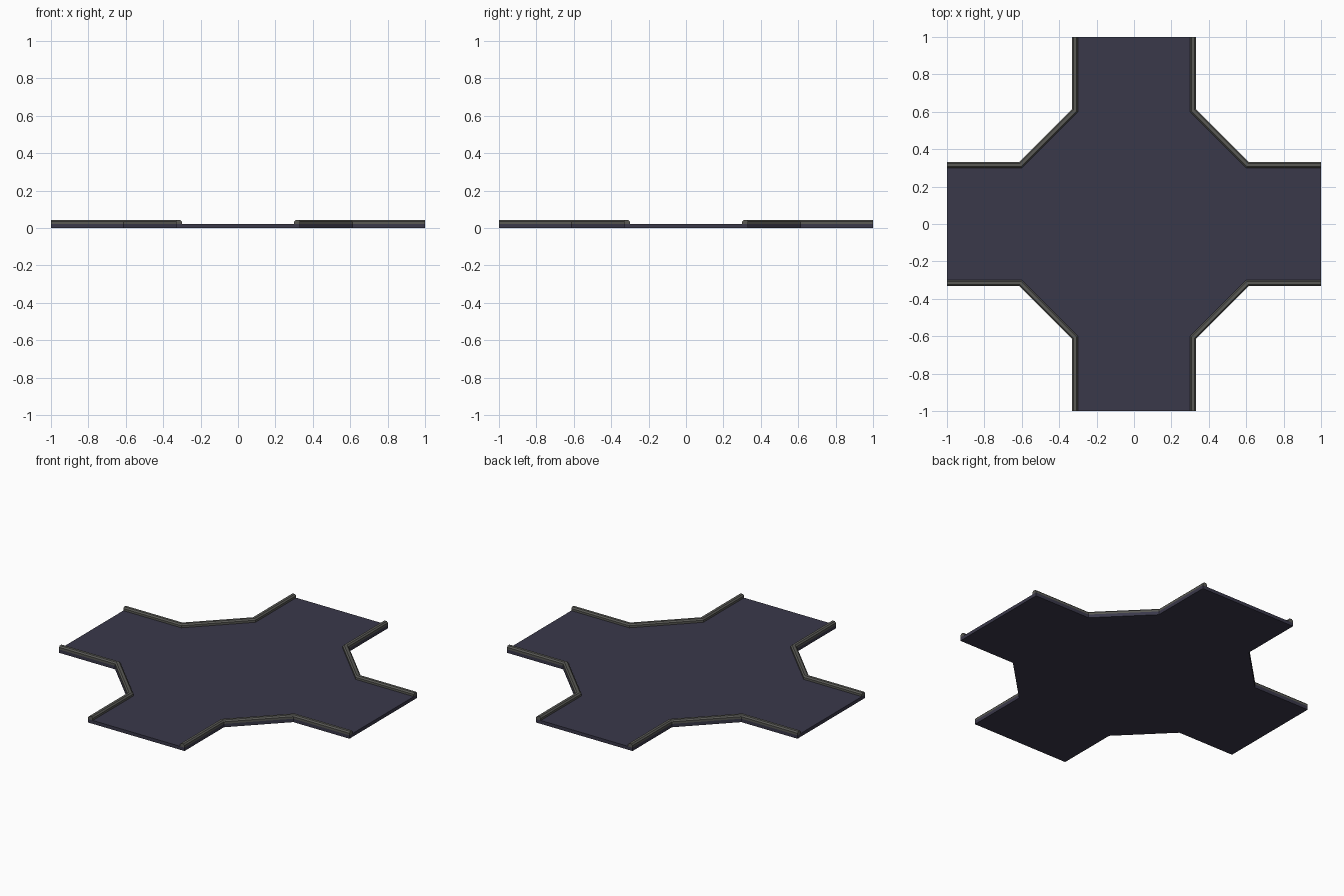
import bpy, bmesh, math
from mathutils import Matrix, Vector

if "Cube" in bpy.data.objects:
    bpy.data.objects.remove(bpy.data.objects["Cube"])

SLAB_H, TOP_H = 0.021, 0.042
INNER, KINK, WIDTH, END = 0.30, 0.60, 0.032, 1.0
K = math.sqrt(2) - 1  # mitre shift for a 45 degree bend


def material(name, color):
    m = bpy.data.materials.new(name)
    m.diffuse_color = (*color, 1)
    m.use_nodes = True
    m.node_tree.nodes["Principled BSDF"].inputs["Base Color"].default_value = m.diffuse_color
    return m


def corner_path(d):
    """Corner line in the +x +y quadrant, offset outward by d."""
    return [(END, INNER + d), (KINK + K * d, INNER + d),
            (INNER + d, KINK + K * d), (INNER + d, END)]


def finish(bm, name, mat):
    bmesh.ops.recalc_face_normals(bm, faces=bm.faces)
    me = bpy.data.meshes.new(name)
    bm.to_mesh(me)
    bm.free()
    me.materials.append(mat)
    ob = bpy.data.objects.new(name, me)
    bpy.context.collection.objects.link(ob)
    return ob


asphalt = material("asphalt", (0.042, 0.04, 0.068))
stone = material("kerb_stone", (0.10, 0.10, 0.09))

# Road slab: cross outline with chamfered inner corners
bm = bmesh.new()
outline = []
for q in range(4):
    rot = Matrix.Rotation(q * math.pi / 2, 3, 'Z')
    outline += [bm.verts.new(rot @ Vector((x, y, 0))) for x, y in corner_path(WIDTH)]
face = bm.faces.new(outline)
ext = bmesh.ops.extrude_face_region(bm, geom=[face], use_keep_orig=True)
top = [g for g in ext["geom"] if isinstance(g, bmesh.types.BMVert)]
bmesh.ops.translate(bm, verts=top, vec=(0, 0, SLAB_H))
finish(bm, "road_slab", asphalt)

# Kerbs: bevelled profile swept along each corner
b = 0.008
profile = [(0, SLAB_H), (0, TOP_H - b), (b, TOP_H),
           (WIDTH - b, TOP_H), (WIDTH, TOP_H - b), (WIDTH, SLAB_H)]
for q in range(4):
    rot = Matrix.Rotation(q * math.pi / 2, 3, 'Z')
    bm = bmesh.new()
    lines = [[bm.verts.new(rot @ Vector((x, y, z))) for x, y in corner_path(d)]
             for d, z in profile]
    n = len(lines)
    for i in range(n):
        a, c = lines[i], lines[(i + 1) % n]
        for j in range(3):
            bm.faces.new((a[j], a[j + 1], c[j + 1], c[j]))
    for j in (0, 3):  # end caps
        bm.faces.new([line[j] for line in lines])
    finish(bm, f"kerb_{q + 1}", stone)
